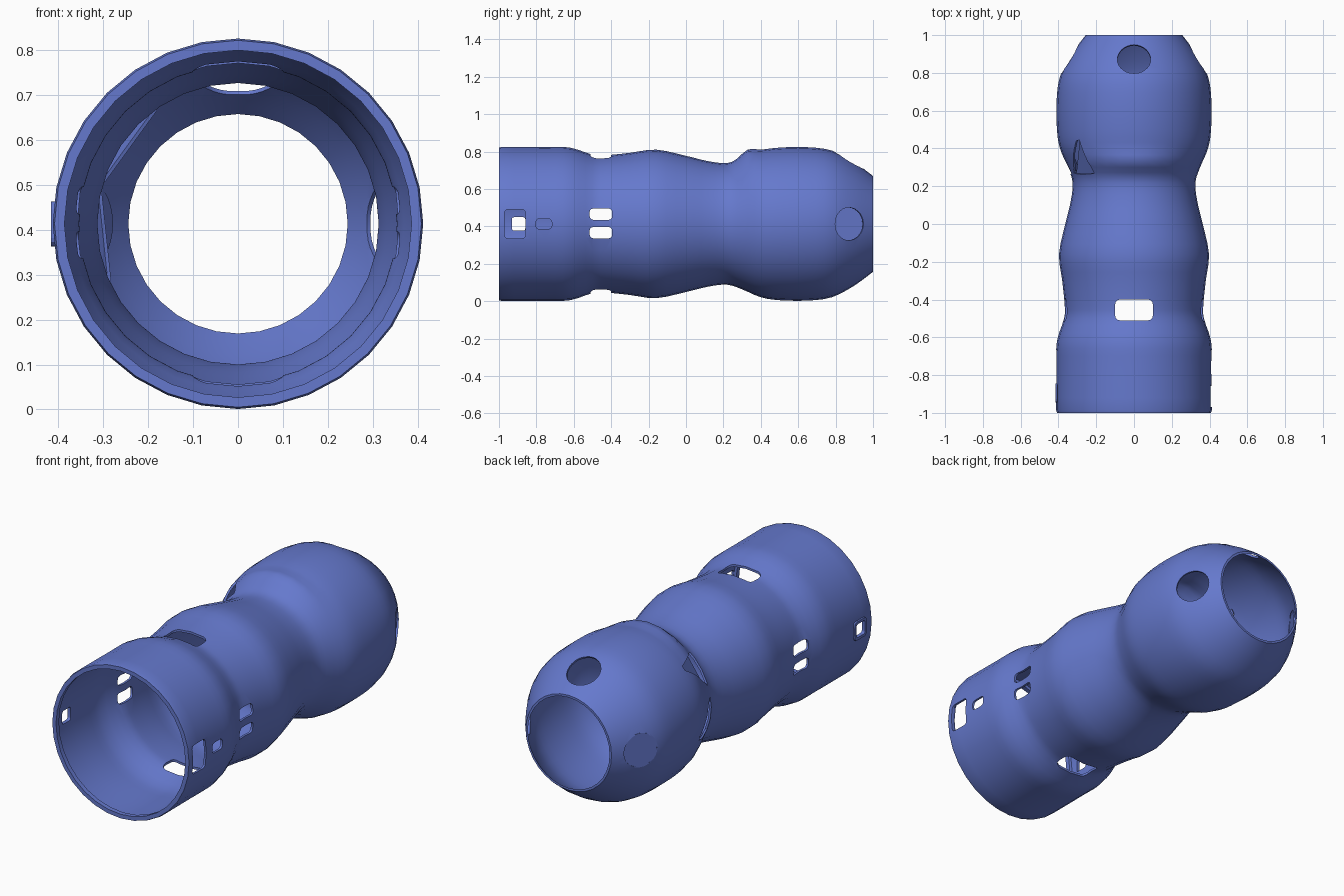
import bpy, bmesh, math
from mathutils import Matrix, Vector

AXIS_Z = 0.413
WALL = 0.012
SEGMENTS = 32

if "Cube" in bpy.data.objects:
    bpy.data.objects.remove(bpy.data.objects["Cube"], do_unlink=True)

blue = bpy.data.materials.new("slate_blue")
blue.use_nodes = True
blue.diffuse_color = (0.13, 0.19, 0.61, 1)
blue.node_tree.nodes["Principled BSDF"].inputs["Base Color"].default_value = blue.diffuse_color


def make_object(name, bm):
    bmesh.ops.recalc_face_normals(bm, faces=bm.faces)
    mesh = bpy.data.meshes.new(name)
    bm.to_mesh(mesh)
    bm.free()
    mesh.materials.append(blue)
    obj = bpy.data.objects.new(name, mesh)
    bpy.context.collection.objects.link(obj)
    return obj


def activate(obj):
    bpy.ops.object.select_all(action='DESELECT')
    obj.select_set(True)
    bpy.context.view_layer.objects.active = obj


def frame(degrees, y, radius, tilt=0):
    """Local frame on the tube: z points outwards, y runs to the back."""
    a, t = math.radians(degrees), math.radians(tilt)
    radial = Vector((math.cos(a), 0, math.sin(a)))
    side = Vector((math.sin(a), 0, -math.cos(a)))
    out = radial * math.cos(t) + Vector((0, math.sin(t), 0))
    m = Matrix((side, out.cross(side), out)).transposed().to_4x4()
    m.translation = radial * radius + Vector((0, y, AXIS_Z))
    return m


def prism(bm, outline, m, low, high):
    bottom = [bm.verts.new(m @ Vector((x, y, low))) for x, y in outline]
    top = [bm.verts.new(m @ Vector((x, y, high))) for x, y in outline]
    bm.faces.new(bottom)
    bm.faces.new(top)
    for i in range(len(outline)):
        j = (i + 1) % len(outline)
        bm.faces.new((bottom[i], bottom[j], top[j], top[i]))


def rounded(width, length, corner=0.018):
    points = []
    for k, (sx, sy) in enumerate(((1, 1), (-1, 1), (-1, -1), (1, -1))):
        for step in range(4):
            a = math.radians(90 * k + 30 * step)
            points.append((sx * (width / 2 - corner) + corner * math.cos(a),
                           sy * (length / 2 - corner) + corner * math.sin(a)))
    return points


def circle(radius, count=28):
    return [(radius * math.cos(math.tau * i / count), radius * math.sin(math.tau * i / count))
            for i in range(count)]


def catmull(points, steps=3):
    result = []
    for i in range(len(points) - 1):
        p = [Vector(points[max(0, min(len(points) - 1, i + k))]) for k in (-1, 0, 1, 2)]
        for s in range(steps):
            t = s / steps
            result.append(0.5 * (2 * p[1] + (p[2] - p[0]) * t
                                 + (2 * p[0] - 5 * p[1] + 4 * p[2] - p[3]) * t * t
                                 + (3 * (p[1] - p[2]) + p[3] - p[0]) * t ** 3))
    return result + [Vector(points[-1])]


# Tube shell: waisted outer profile, thin wall and a thicker front lip
outer = [Vector((-1, 0.408))] + catmull([
    (-0.985, 0.412), (-0.75, 0.411), (-0.62, 0.408), (-0.5, 0.37), (-0.43, 0.367),
    (-0.3, 0.38), (-0.16, 0.397), (0, 0.364), (0.12, 0.335), (0.22, 0.325),
    (0.3, 0.35), (0.4, 0.392), (0.5, 0.408), (0.65, 0.41), (0.78, 0.392),
    (0.9, 0.33), (1, 0.256)])
inner = [Vector((p.x, p.y - WALL)) for p in reversed(outer) if p.x > -0.97]
lip = [Vector((-0.972, 0.399)), Vector((-0.975, 0.386)), Vector((-1, 0.386))]
profile = outer + inner + lip

bm = bmesh.new()
rings = []
for p in profile:
    ring = []
    for i in range(SEGMENTS):
        a = math.tau * i / SEGMENTS
        # fuller shoulder along the top behind the waist
        lift = 0.035 * math.exp(-((p.x - 0.33) / 0.05) ** 2) * max(0, math.sin(a)) ** 4
        r = p.y + lift
        ring.append(bm.verts.new((r * math.cos(a), p.x, AXIS_Z + r * math.sin(a))))
    rings.append(ring)
for k, ring in enumerate(rings):
    nxt = rings[(k + 1) % len(rings)]
    for i in range(SEGMENTS):
        j = (i + 1) % SEGMENTS
        bm.faces.new((ring[i], ring[j], nxt[j], nxt[i]))
shell = make_object("tube_shell", bm)

# Raised frame around the small front port
bm = bmesh.new()
prism(bm, rounded(0.1, 0.1), frame(180, -0.895, 0.4), 0, 0.016)
port_frame = make_object("port_frame", bm)

# Openings
bm = bmesh.new()
for angle in (90, 270):
    prism(bm, rounded(0.2, 0.11, 0.025), frame(angle, -0.455, 0.37), -0.08, 0.1)
for angle in (0, 180):
    for dz in (-0.047, 0.052):
        m = Matrix.Translation((0, 0, dz)) @ frame(angle, -0.455, 0.37)
        prism(bm, rounded(0.06, 0.12), m, -0.08, 0.1)
prism(bm, rounded(0.155, 0.112), frame(0, -0.914, 0.4), -0.08, 0.1)
prism(bm, rounded(0.055, 0.085), frame(0, -0.76, 0.4), -0.08, 0.1)
prism(bm, rounded(0.072, 0.072, 0.012), frame(180, -0.895, 0.4), -0.08, 0.1)
for angle in (0, 90, 180):
    prism(bm, circle(0.088), frame(angle, 0.877, 0.345, 33), -0.06, 0.08)
notches = []
for angle, lean in ((144, 1), (186, -1)):
    m = frame(angle, 0.35, 0.362, -21)
    outline = [(-0.095 * lean, -0.09), (0.09 * lean, -0.09),
               (0.09 * lean, -0.05), (0.055 * lean, 0.1), (0.03 * lean, 0.1)]
    notches.append((m, outline))
    prism(bm, outline, m, -0.05, 0.1)
cutter = make_object("opening_cutter", bm)
cutter.hide_render = True

for obj in (shell, port_frame):
    mod = obj.modifiers.new("openings", 'BOOLEAN')
    mod.operation = 'DIFFERENCE'
    mod.solver = 'EXACT'
    mod.object = cutter
    activate(obj)
    bpy.ops.object.modifier_apply(modifier=mod.name)
bpy.data.objects.remove(cutter, do_unlink=True)

# Recessed floors behind the shoulder notches and the blind round port
for n, (m, outline) in enumerate(notches):
    bm = bmesh.new()
    prism(bm, [(x * 1.1, y * 1.1) for x, y in outline], m, -0.035, -0.027)
    make_object(("upper_notch_floor", "lower_notch_floor")[n], bm)
bm = bmesh.new()
prism(bm, circle(0.092), frame(180, 0.877, 0.345, 33), -0.02, -0.011)
make_object("round_port_cover", bm)

activate(shell)
bpy.ops.object.shade_smooth_by_angle(angle=math.radians(35))
